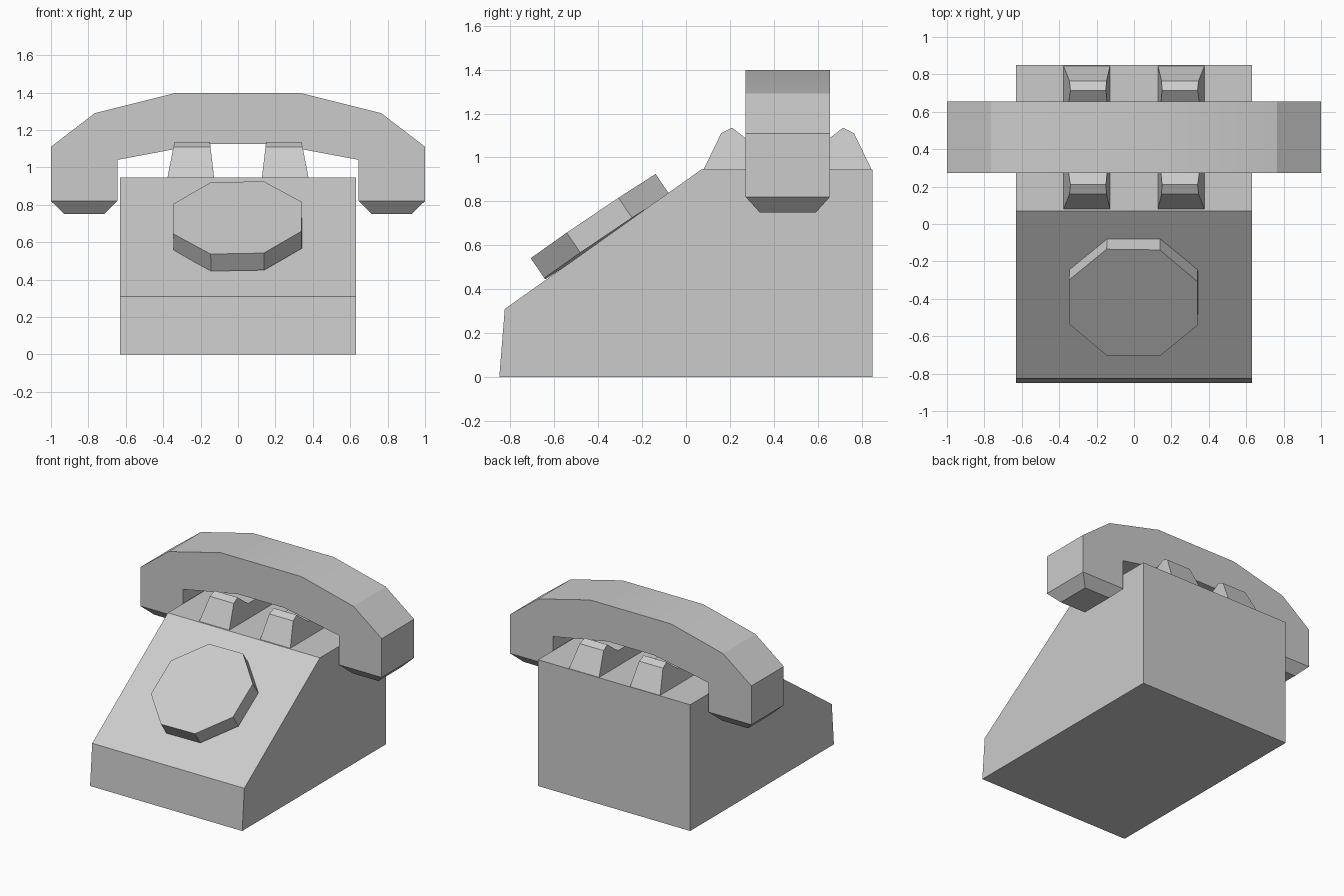
import bpy, bmesh, math
from mathutils import Matrix, Vector

cube = bpy.data.objects.get("Cube")
if cube:
    bpy.data.objects.remove(cube)

grey = bpy.data.materials.new("plain_grey")
grey.use_nodes = True
colour = (0.6, 0.6, 0.6, 1)
grey.diffuse_color = colour
grey.node_tree.nodes["Principled BSDF"].inputs["Base Color"].default_value = colour


def finish(name, bm, smooth=False):
    bmesh.ops.recalc_face_normals(bm, faces=bm.faces)
    mesh = bpy.data.meshes.new(name)
    bm.to_mesh(mesh)
    bm.free()
    mesh.materials.append(grey)
    obj = bpy.data.objects.new(name, mesh)
    bpy.context.collection.objects.link(obj)
    if smooth:
        bpy.ops.object.select_all(action='DESELECT')
        obj.select_set(True)
        bpy.context.view_layer.objects.active = obj
        bpy.ops.object.shade_smooth_by_angle(angle=math.radians(15))
    return obj


def prism(near, far):
    """Join two matching outlines into a closed solid."""
    bm = bmesh.new()
    a = [bm.verts.new(p) for p in near]
    b = [bm.verts.new(p) for p in far]
    bm.faces.new(a)
    bm.faces.new(b[::-1])
    for i in range(len(a)):
        j = (i + 1) % len(a)
        bm.faces.new((a[i], b[i], b[j], a[j]))
    return bm


# Sloping body, side outline as (y, z)
side = [(-0.85, 0), (0.85, 0), (0.85, 0.945), (0.07, 0.945), (-0.825, 0.31)]
finish("body", prism([(-0.63, y, z) for y, z in side],
                     [(0.63, y, z) for y, z in side]))

# Eight-sided dial lying on the slope
bm = bmesh.new()
bmesh.ops.create_cone(bm, cap_ends=True, segments=8, radius1=0.371,
                      radius2=0.371, depth=0.11)
top = max(v.co.x for v in bm.verts)
if top > 0.36:
    bmesh.ops.rotate(bm, verts=bm.verts, matrix=Matrix.Rotation(math.pi / 8, 3, 'Z'))
tilt = Matrix.Rotation(math.radians(34), 4, 'X') @ Matrix.Rotation(math.radians(-1.3), 4, 'Y')
bmesh.ops.transform(bm, verts=bm.verts,
                    matrix=Matrix.Translation((-0.003, -0.39, 0.685)) @ tilt)
finish("dial", bm)

# Two cradle rests, notched in the middle and narrowing upwards
half = [(0.08, 0.945), (0.16, 1.11), (0.21, 1.135), (0.32, 1.05)]
rest = half + [(0.925 - y, z) for y, z in reversed(half)]


def rest_side(x_low, x_high, s):
    return [(s * (x_low + (x_high - x_low) * (z - 0.945) / 0.19), y, z) for y, z in rest]


for name, s in (("left_cradle", 1), ("right_cradle", -1)):
    finish(name, prism(rest_side(0.128, 0.15, s), rest_side(0.377, 0.34, s)))

# Arched handset, half outline as (x, z), mirrored
arch = [(0.19, 1.125), (0.645, 1.04), (0.645, 0.82), (1, 0.82),
        (1, 1.11), (0.765, 1.29), (0.335, 1.397)]
outline = arch + [(-x, z) for x, z in reversed(arch)]
bm = prism([(x, 0.272, z) for x, z in outline],
           [(x, 0.655, z) for x, z in outline])

# Chamfered ear and mouth pieces
bm.faces.ensure_lookup_table()
ends = [f for f in bm.faces if all(abs(v.co.z - 0.82) < 0.001 for v in f.verts)]
for face in ends:
    centre = face.calc_center_median()
    new = bmesh.ops.extrude_discrete_faces(bm, faces=[face])["faces"][0]
    for v in new.verts:
        d = v.co - centre
        v.co = centre + Vector((d.x * 0.6, d.y * 0.67, -0.07))
finish("handset", bm, smooth=True)
